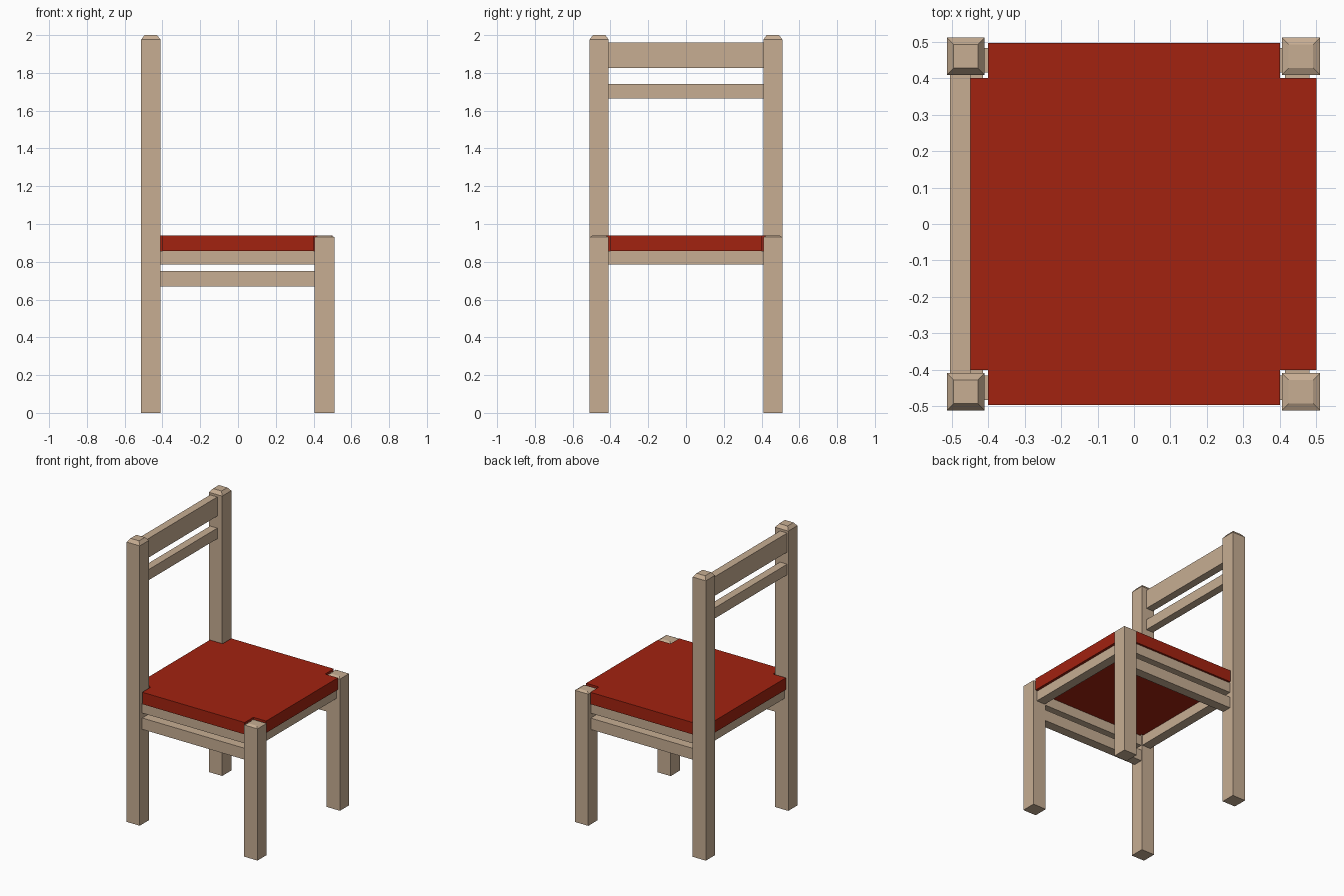
import bpy, bmesh
from mathutils import Vector

if "Cube" in bpy.data.objects:
    bpy.data.objects.remove(bpy.data.objects["Cube"], do_unlink=True)


def make_material(name, rgb):
    mat = bpy.data.materials.new(name)
    mat.use_nodes = True
    mat.diffuse_color = (*rgb, 1)
    mat.node_tree.nodes["Principled BSDF"].inputs["Base Color"].default_value = (*rgb, 1)
    return mat


wood = make_material("pale wood", (0.57, 0.42, 0.29))
red = make_material("red seat", (0.36, 0.016, 0.005))


def finish(name, bm, mat):
    bmesh.ops.recalc_face_normals(bm, faces=bm.faces)
    mesh = bpy.data.meshes.new(name)
    bm.to_mesh(mesh)
    bm.free()
    mesh.materials.append(mat)
    obj = bpy.data.objects.new(name, mesh)
    bpy.context.collection.objects.link(obj)
    return obj


def box(name, low, high, cap=None):
    """Box between two corners; cap = (inset, height) tapers the top edge."""
    low, high = Vector(low), Vector(high)
    bm = bmesh.new()
    bmesh.ops.create_cube(bm, size=1)
    for v in bm.verts:
        v.co = (low + high) / 2 + v.co * (high - low)
    if cap:
        bm.faces.ensure_lookup_table()
        top = max(bm.faces, key=lambda f: f.calc_center_median().z)
        for v in top.verts:
            v.co.z -= cap[1]
        bmesh.ops.inset_region(bm, faces=[top], thickness=cap[0])
        for v in top.verts:
            v.co.z = high.z
    return finish(name, bm, wood)


# Legs: tall posts at the backrest, short ones opposite, all with tapered tops
for side, y in (("left", 0.46), ("right", -0.46)):
    box(f"tall_post_{side}", (-0.513, y - 0.051, 0), (-0.41, y + 0.051, 2), (0.026, 0.024))
    box(f"short_leg_{side}", (0.406, y - 0.051, 0), (0.51, y + 0.051, 0.94), (0.026, 0.01))

# Backrest slats
box("backrest_top_slat", (-0.504, -0.42, 1.825), (-0.448, 0.42, 1.96))
box("backrest_lower_slat", (-0.504, -0.42, 1.665), (-0.448, 0.42, 1.74))

# Seat frame rails and side stretchers
for name, s in (("left", 1), ("right", -1)):
    ys = sorted((s * 0.415, s * 0.483))
    box(f"side_rail_{name}", (-0.42, ys[0], 0.785), (0.42, ys[1], 0.856))
    box(f"side_stretcher_{name}", (-0.42, ys[0], 0.67), (0.42, ys[1], 0.75))
for name, x in (("front", 0.448), ("back", -0.448)):
    box(f"{name}_rail", (x - 0.034, -0.42, 0.785), (x + 0.034, 0.42, 0.856))

# Seat board: a square with the corners notched around the legs
outline = []
for sx, sy in ((1, 1), (-1, 1), (-1, -1), (1, -1)):
    corner = [(0.5, 0.4), (0.4, 0.4), (0.4, 0.497)]
    if sx * sy < 0:
        corner.reverse()
    outline += [(sx * x, sy * y) for x, y in corner]
bm = bmesh.new()
base = bm.faces.new([bm.verts.new((x, y, 0.856)) for x, y in outline])
lifted = bmesh.ops.extrude_face_region(bm, geom=[base])["geom"]
for v in lifted:
    if isinstance(v, bmesh.types.BMVert):
        v.co.z = 0.94
finish("seat", bm, red)
